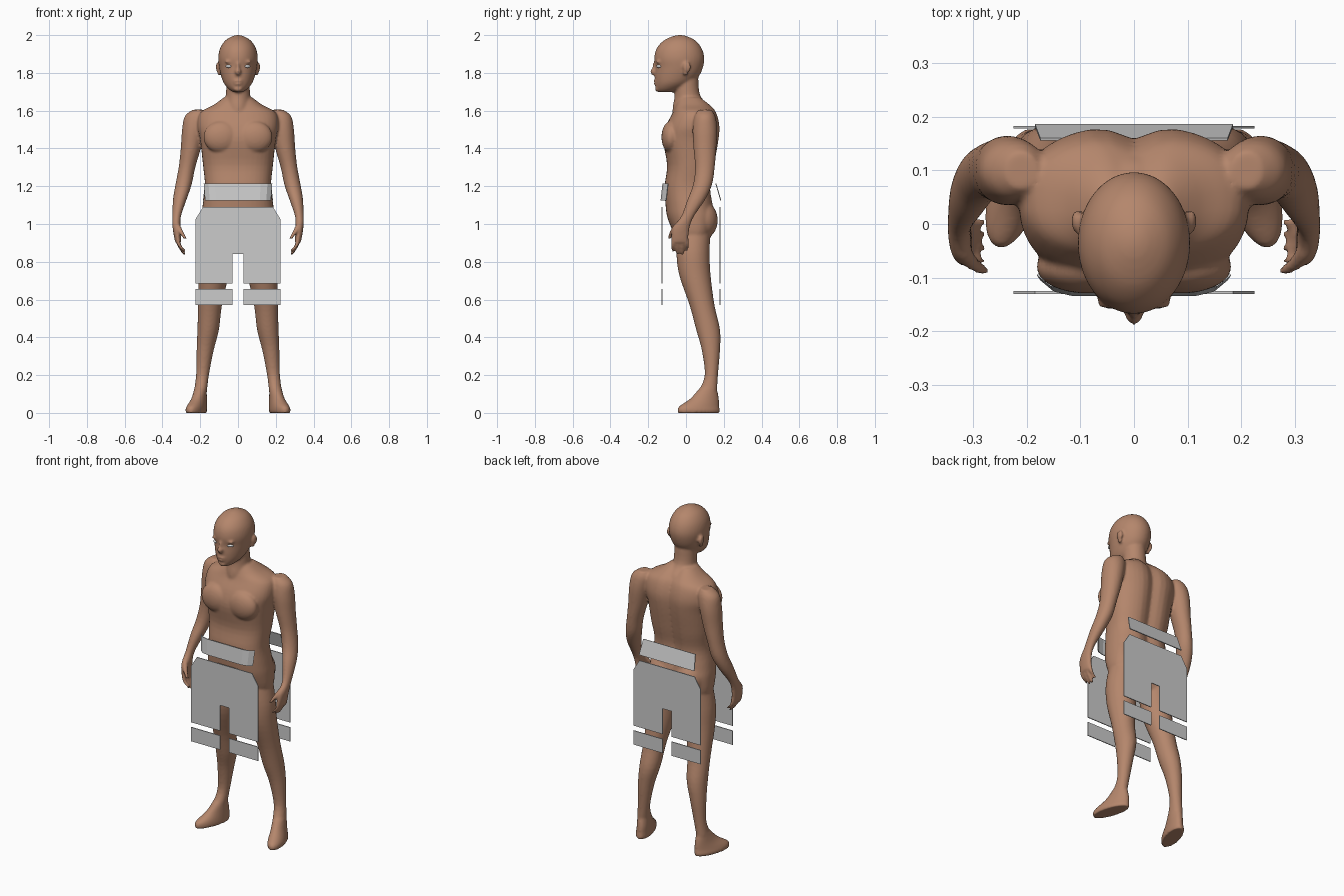
import bpy, bmesh
from math import sin, cos, pi, exp, copysign
from mathutils import Matrix, Vector

cube = bpy.data.objects.get("Cube")
if cube:
    bpy.data.objects.remove(cube)


def material(name, colour):
    mat = bpy.data.materials.new(name)
    mat.use_nodes = True
    rgba = (*colour, 1)
    mat.diffuse_color = rgba
    mat.node_tree.nodes["Principled BSDF"].inputs["Base Color"].default_value = rgba
    return mat


skin = material("brown skin", (.46, .24, .15))
cloth = material("light grey cloth", (.6, .6, .6))
white = material("eye white", (.8, .8, .8))


def finish(name, bm, mat):
    bmesh.ops.recalc_face_normals(bm, faces=bm.faces)
    mesh = bpy.data.meshes.new(name)
    bm.to_mesh(mesh)
    bm.free()
    mesh.materials.append(mat)
    obj = bpy.data.objects.new(name, mesh)
    bpy.context.collection.objects.link(obj)
    return obj


def refine(rows, steps=4):
    """Smooth spline through the section rows."""
    out = []
    for i in range(len(rows) - 1):
        a, b = rows[i], rows[i + 1]
        before, after = rows[max(i - 1, 0)], rows[min(i + 2, len(rows) - 1)]
        for k in range(steps):
            t = k / steps
            out.append([q + t * ((r - p) / 2 + t * (p - 2.5 * q + 2 * r - s / 2
                        + t * (1.5 * (q - r) + (s - p) / 2)))
                        for p, q, r, s in zip(before, a, b, after)])
    return out + [list(rows[-1])]


def loft(bm, rows, side=1, square=2, groove=0, count=40):
    """Stack horizontal rings: x, y, z, half width, half depth, turn."""
    rings = []
    for x, y, z, rx, ry, turn in refine(rows):
        ring = []
        for k in range(count):
            a = 2 * pi * k / count
            u = copysign(abs(cos(a)) ** (2 / square), cos(a)) * rx
            v = copysign(abs(sin(a)) ** (2 / square), sin(a)) * ry
            px = x + u * cos(turn) - v * sin(turn)
            py = y + u * sin(turn) + v * cos(turn)
            if v > 0:
                py -= groove * exp(-(px / .04) ** 2)
            ring.append(bm.verts.new((side * px, py, z)))
        rings.append(ring)
    for low, high in zip(rings, rings[1:]):
        for k in range(count):
            n = (k + 1) % count
            bm.faces.new((low[k], low[n], high[n], high[k]))
    bm.faces.new(rings[0])
    bm.faces.new(rings[-1])


def blob(bm, centre, radii):
    place = Matrix.Translation(centre) @ Matrix.Diagonal((*radii, 1))
    bmesh.ops.create_uvsphere(bm, u_segments=24, v_segments=16, radius=1, matrix=place)


def central(rows):
    """Turn z, front, back, half width into ring rows."""
    return [(0, (f + b) / 2, z, w, (b - f) / 2, 0) for z, f, b, w in rows]


def plain(rows):
    return [(*row, 0) for row in rows]


# Torso, neck and head
body = bmesh.new()
loft(body, central([
    (.87, -.03, .11, .14), (.94, -.06, .14, .19), (1.03, -.097, .16, .195),
    (1.1, -.108, .148, .187), (1.2, -.113, .135, .175), (1.31, -.1, .155, .185),
    (1.44, -.12, .178, .2), (1.52, -.105, .183, .215), (1.59, -.07, .165, .2),
    (1.63, -.055, .135, .13), (1.67, -.04, .09, .075)]), square=2.4, groove=.025)
loft(body, central([
    (1.55, -.07, .13, .08), (1.62, -.07, .125, .075), (1.68, -.06, .075, .064),
    (1.77, -.06, .065, .062)]))
loft(body, central([
    (1.698, -.145, -.07, .025), (1.715, -.158, -.02, .05), (1.745, -.163, .03, .075),
    (1.785, -.165, .07, .09), (1.83, -.163, .09, .1), (1.88, -.168, .097, .105),
    (1.93, -.155, .083, .095), (1.97, -.12, .052, .069), (1.992, -.075, .01, .035),
    (2, -.045, -.02, .01)]))

# Face
blob(body, (0, -.166, 1.806), (.017, .023, .02))
blob(body, (0, -.16, 1.83), (.011, .018, .035))
blob(body, (0, -.161, 1.757), (.026, .01, .007))
blob(body, (0, -.16, 1.742), (.022, .011, .008))
blob(body, (0, -.15, 1.715), (.025, .014, .015))

leg = [
    (.1, .04, .97, .085, .09), (.12, .037, .85, .087, .088), (.13, .047, .73, .08, .083),
    (.148, .085, .57, .063, .066), (.158, .117, .44, .057, .063), (.174, .132, .33, .045, .048),
    (.188, .134, .2, .034, .035), (.198, .117, .12, .034, .048)]
foot = [(.198, .117, .13, .033, .046, .1), (.206, .098, .075, .038, .078, .25),
        (.218, .07, .035, .045, .11, .3), (.221, .067, .015, .048, .116, .3),
        (.221, .067, 0, .046, .114, .3)]
arm = [
    (.21, .1, 1.605, .03, .035), (.222, .1, 1.57, .06, .055), (.235, .1, 1.5, .061, .065),
    (.25, .1, 1.4, .053, .06), (.27, .1, 1.3, .044, .052), (.288, .088, 1.21, .043, .05),
    (.308, .055, 1.13, .036, .047), (.325, .008, 1.04, .023, .034),
    (.325, -.026, .98, .021, .045), (.318, -.033, .91, .016, .045), (.316, -.033, .9, .01, .04)]
thumb = [(.322, -.045, 1, .014, .016), (.302, -.073, .96, .013, .014), (.278, -.088, .92, .009, .009)]

for side in (-1, 1):
    # Limbs
    loft(body, plain(leg), side)
    loft(body, foot, side)
    loft(body, plain(arm), side)
    loft(body, plain(thumb), side, count=16)
    for n, tip in enumerate((.852, .838, .835, .855)):
        y = -.068 + n * .024
        loft(body, plain([(.318, y, .93, .01, .01), (.312, y, .89, .011, .011),
                          (.288, y, tip + .01, .009, .009), (.28, y, tip, .005, .005)]),
             side, count=16)
    # Chest, seat, ears and brows
    blob(body, (side * .088, -.08, 1.46), (.095, .05, .085))
    blob(body, (side * .085, .09, 1.02), (.09, .078, .1))
    blob(body, (side * .107, .005, 1.83), (.01, .022, .028))
    blob(body, (side * .1, -.002, 1.805), (.01, .014, .022))
    blob(body, (side * .045, -.148, 1.859), (.03, .012, .007))

person = finish("body", body, skin)
remesh = person.modifiers.new("Blend parts", "REMESH")
remesh.mode = "VOXEL"
remesh.voxel_size = .007
remesh.use_smooth_shade = True
soften = person.modifiers.new("Soften", "SMOOTH")
soften.factor = .5
soften.iterations = 5

# Eyes
for side, label in ((-1, "right"), (1, "left")):
    bm = bmesh.new()
    blob(bm, (side * .046, -.137, 1.835), (.019, .021, .009))
    eye = finish(label + "_eye", bm, white)
    eye.data.shade_smooth()


def plate(name, faces):
    """Thin cloth sheet from lists of corner points."""
    bm = bmesh.new()
    for corners in faces:
        bm.faces.new([bm.verts.new(c) for c in corners])
    bmesh.ops.remove_doubles(bm, verts=bm.verts, dist=.0001)
    thick = finish(name, bm, cloth).modifiers.new("Thickness", "SOLIDIFY")
    thick.thickness = .005
    thick.offset = 0


# Shorts panels, hems and waistbands
half = [(.03, .84), (.03, .685), (.225, .685), (.225, 1.025), (.185, 1.09)]
outline = half + [(-x, z) for x, z in reversed(half)]
for label, y in (("front", -.128), ("back", .181)):
    plate(label + "_shorts_panel", [[(x, y, z) for x, z in outline]])
    for side, hand in ((-1, "right"), (1, "left")):
        plate(f"{label}_{hand}_hem", [[(side * x, y, z) for x, z in
              ((.03, .57), (.225, .57), (.225, .655), (.03, .655))]])

low, high = 1.125, 1.215
plate("back_waistband", [[(-.185, .184, low), (.185, .184, low),
                          (.175, .158, high), (-.175, .158, high)]])
bend = [(-.18, -.1), (-.155, -.12), (-.12, -.128), (.12, -.128), (.155, -.12), (.18, -.1)]
plate("front_waistband", [[(a * .96, b - .004, low), (c * .96, d - .004, low),
                           (c, d + .006, high), (a, b + .006, high)]
                          for (a, b), (c, d) in zip(bend, bend[1:])])
